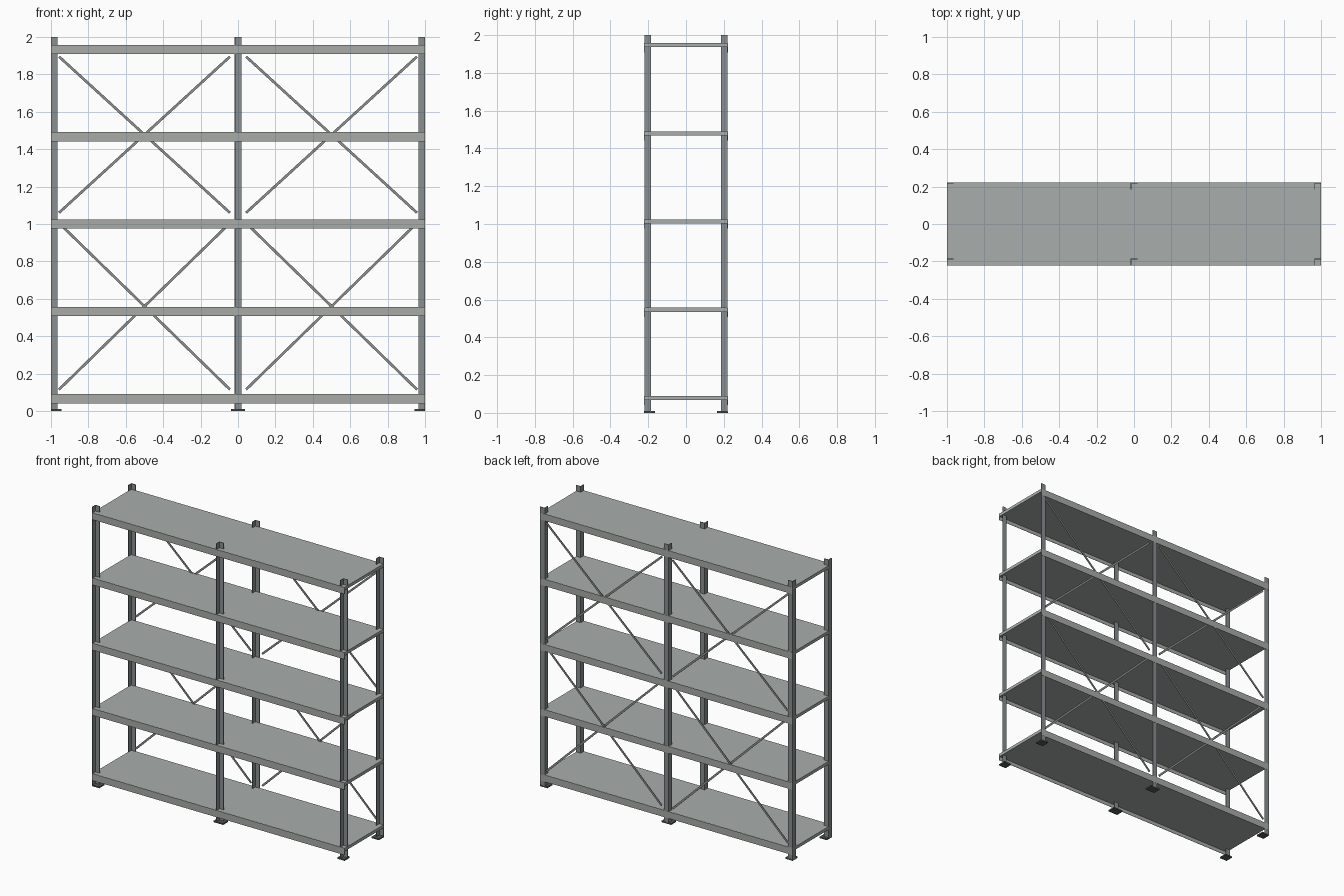
import bpy, bmesh, math
from mathutils import Matrix, Vector

if "Cube" in bpy.data.objects:
    bpy.data.objects.remove(bpy.data.objects["Cube"])

HALF_Y = 0.222         # half depth of the rack
LEG = 0.036            # width of an angle-post flange
T = 0.004              # post sheet thickness
LIP = 0.002            # beam sheet thickness


def paint(name, *rgb):
    mat = bpy.data.materials.new(name)
    mat.diffuse_color = (*rgb, 1)
    mat.use_nodes = True
    mat.node_tree.nodes["Principled BSDF"].inputs["Base Color"].default_value = mat.diffuse_color
    return mat


SHELF = paint("shelf_grey", 0.395, 0.42, 0.415)
BEAM = paint("beam_grey", 0.395, 0.41, 0.39)
POST = paint("post_grey", 0.25, 0.275, 0.285)
BRACE = paint("brace_grey", 0.27, 0.28, 0.28)
FOOT = paint("foot_grey", 0.09, 0.095, 0.10)


def finish(name, bm, mat):
    bmesh.ops.recalc_face_normals(bm, faces=bm.faces)
    mesh = bpy.data.meshes.new(name)
    bm.to_mesh(mesh)
    bm.free()
    mesh.materials.append(mat)
    obj = bpy.data.objects.new(name, mesh)
    bpy.context.collection.objects.link(obj)
    return obj


def prism(name, profile, z0, z1, mat):
    """Extrude an xy outline from z0 to z1."""
    bm = bmesh.new()
    face = bm.faces.new([bm.verts.new((x, y, z0)) for x, y in profile])
    ext = bmesh.ops.extrude_face_region(bm, geom=[face])
    moved = [v for v in ext["geom"] if isinstance(v, bmesh.types.BMVert)]
    bmesh.ops.translate(bm, verts=moved, vec=(0, 0, z1 - z0))
    return finish(name, bm, mat)


def box(name, x0, x1, y0, y1, z0, z1, mat):
    return prism(name, [(x0, y0), (x1, y0), (x1, y1), (x0, y1)], z0, z1, mat)


def strap(name, a, b, y, width=0.014, thick=0.004):
    """Flat diagonal bar between two (x, z) points."""
    a, b = Vector((a[0], y, a[1])), Vector((b[0], y, b[1]))
    d = b - a
    mat = (Matrix.Translation((a + b) / 2)
           @ Matrix.Rotation(-math.atan2(d.z, d.x), 4, 'Y')
           @ Matrix.Diagonal((d.length, thick, width, 1)))
    bm = bmesh.new()
    bmesh.ops.create_cube(bm, size=1, matrix=mat)
    return finish(name, bm, BRACE)


# angle posts: the same L section everywhere, corner at its back left
post_x = {"left": -1.0, "middle": -LEG / 2, "right": 1.0 - LEG}
foot_x = {"left": (-1.0, -0.943), "middle": (-0.038, 0.038), "right": (0.943, 1.0)}
for row, yc in (("front", -HALF_Y + LEG + 0.001), ("back", HALF_Y - 0.001)):
    for side, x in post_x.items():
        prism(f"{row}_{side}_post",
              [(x, yc), (x, yc - LEG), (x + T, yc - LEG),
               (x + T, yc - T), (x + LEG, yc - T), (x + LEG, yc)], 0.004, 2.0, POST)
        # foot plates
        y0, y1 = (-HALF_Y, -0.165) if row == "front" else (0.165, HALF_Y)
        box(f"{row}_{side}_foot", *foot_x[side], y0, y1, 0.0, 0.01, FOOT)

# shelves with front and back beams
for i in range(5):
    top = 0.09 + i * 0.467
    box(f"shelf_{i + 1}", -0.9995, 0.9995, -HALF_Y + 0.001, HALF_Y - 0.001,
        top - 0.022, top, SHELF)
    for row, y in (("front", -HALF_Y), ("back", HALF_Y - LIP)):
        box(f"{row}_beam_{i + 1}", -1, 1, y, y + LIP, top - 0.049, top - 0.0005, BEAM)

# crossed back braces, two tiers in each bay
for bay, cx in (("left", -0.5), ("right", 0.5)):
    for tier, z0, z1 in (("lower", 0.115, 1.005), ("upper", 1.06, 1.895)):
        for k, s in enumerate((-1, 1)):
            strap(f"{bay}_{tier}_brace_{k + 1}", (cx - 0.457, z1 if s > 0 else z0),
                  (cx + 0.457, z0 if s > 0 else z1), 0.214 - k * 0.004)
